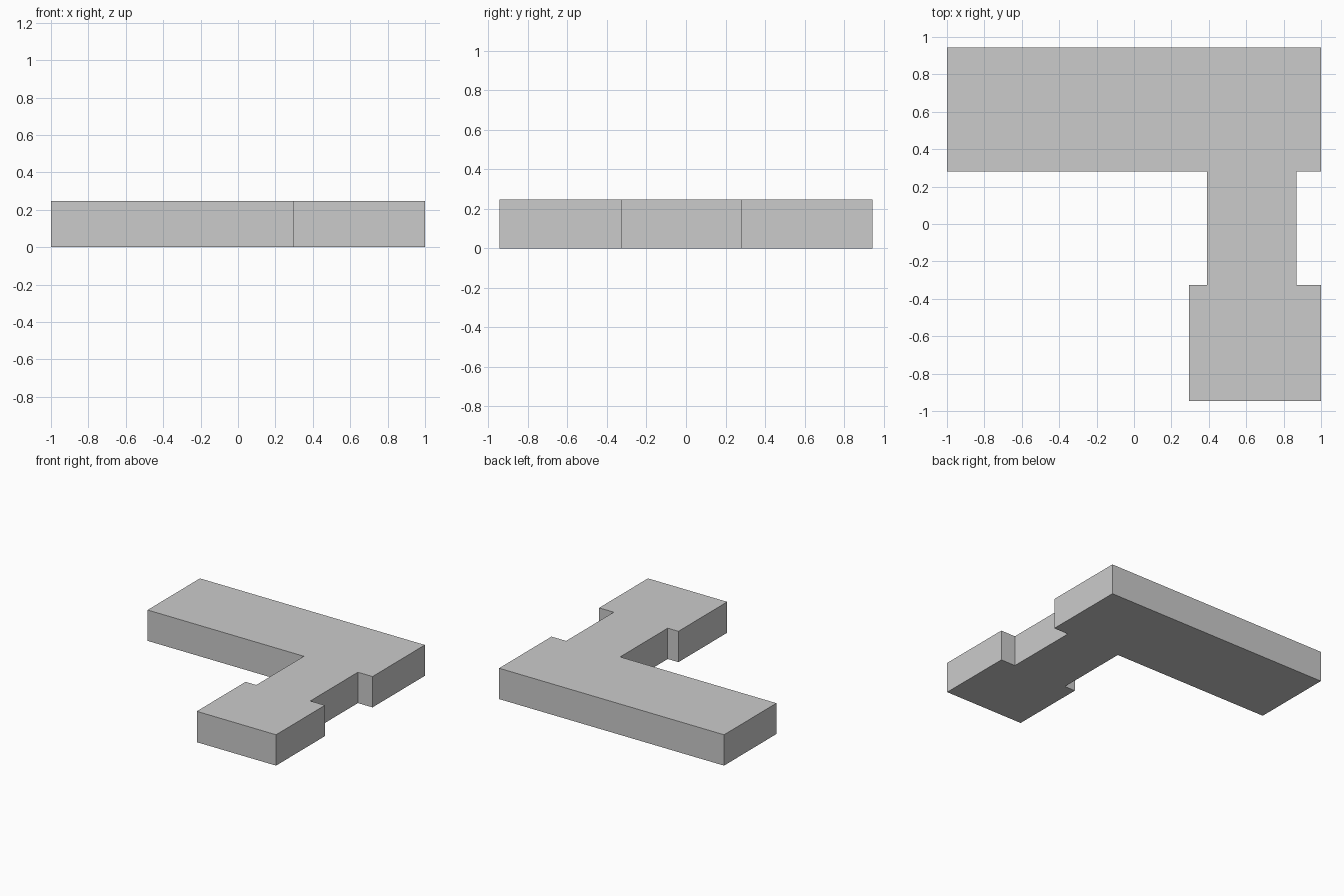
import bpy, bmesh

if "Cube" in bpy.data.objects:
    bpy.data.objects.remove(bpy.data.objects["Cube"])

HEIGHT = 0.248


def extruded_block(name, outline, height):
    """Closed flat-roofed prism from a counter-clockwise footprint."""
    bm = bmesh.new()
    base = bm.faces.new([bm.verts.new((x, y, 0)) for x, y in outline])
    bm.normal_update()
    # Keep the base as the floor and raise a copy as the roof
    result = bmesh.ops.extrude_face_region(bm, geom=[base], use_keep_orig=True)
    top = [v for v in result["geom"] if isinstance(v, bmesh.types.BMVert)]
    bmesh.ops.translate(bm, verts=top, vec=(0, 0, height))
    bmesh.ops.recalc_face_normals(bm, faces=bm.faces)
    mesh = bpy.data.meshes.new(name)
    bm.to_mesh(mesh)
    bm.free()
    obj = bpy.data.objects.new(name, mesh)
    bpy.context.collection.objects.link(obj)
    return obj


# Footprint: long rear wing, narrow link, wider front wing
footprint = [
    (0.295, -0.945), (1.0, -0.945), (1.0, -0.325), (0.87, -0.325),
    (0.87, 0.28), (1.0, 0.28), (1.0, 0.945), (-1.0, 0.945),
    (-1.0, 0.28), (0.39, 0.28), (0.39, -0.325), (0.295, -0.325),
]
extruded_block("building_block", footprint, HEIGHT)
